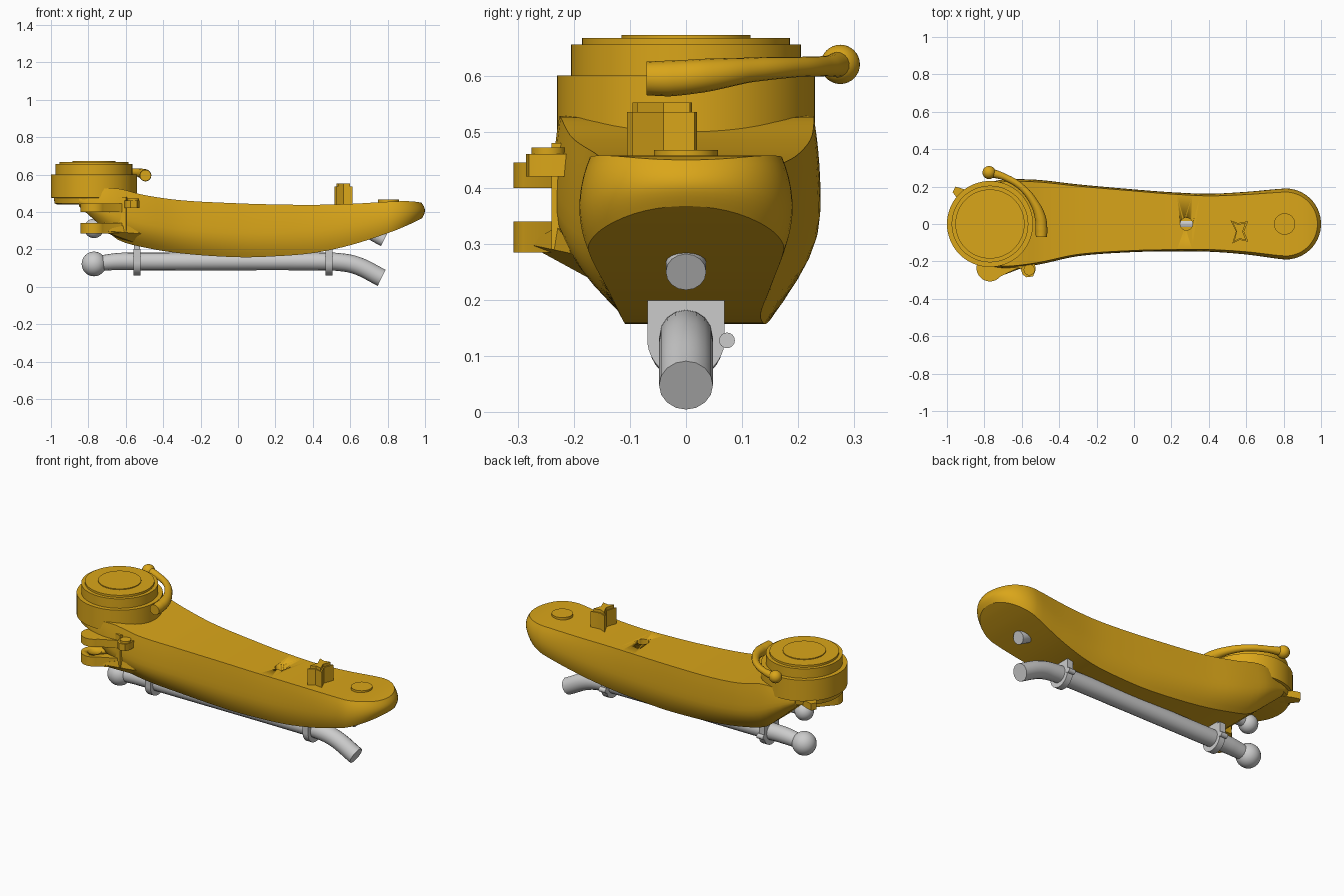
import bpy, bmesh, math
from mathutils import Matrix, Vector

if "Cube" in bpy.data.objects:
    bpy.data.objects.remove(bpy.data.objects["Cube"])

yellow = bpy.data.materials.new("yellow_paint")
yellow.diffuse_color = (0.70, 0.38, 0.01, 1)
yellow.use_nodes = True
yellow.node_tree.nodes["Principled BSDF"].inputs["Base Color"].default_value = yellow.diffuse_color


def finish(ob, mat=None, angle=32):
    if mat:
        ob.data.materials.clear()
        ob.data.materials.append(mat)
    bpy.ops.object.select_all(action='DESELECT')
    ob.select_set(True)
    bpy.context.view_layer.objects.active = ob
    if ob.type == 'CURVE':
        bpy.ops.object.convert(target='MESH')
        ob = bpy.context.object
    bpy.ops.object.shade_smooth_by_angle(angle=math.radians(angle))
    return ob


def from_bmesh(name, bm, mat=None):
    bmesh.ops.recalc_face_normals(bm, faces=bm.faces)
    me = bpy.data.meshes.new(name)
    bm.to_mesh(me)
    bm.free()
    ob = bpy.data.objects.new(name, me)
    bpy.context.collection.objects.link(ob)
    return finish(ob, mat)


def prism(name, pts, z0, z1, mat=None, matrix=Matrix()):
    bm = bmesh.new()
    f = bm.faces.new([bm.verts.new((x, y, z0)) for x, y in pts])
    g = bmesh.ops.extrude_face_region(bm, geom=[f])['geom']
    bmesh.ops.translate(bm, vec=(0, 0, z1 - z0), verts=[v for v in g if isinstance(v, bmesh.types.BMVert)])
    bm.transform(matrix)
    return from_bmesh(name, bm, mat)


def arc(cx, cy, r, a0, a1, n=16):
    return [(cx + r * math.cos(math.radians(a0 + (a1 - a0) * i / n)),
             cy + r * math.sin(math.radians(a0 + (a1 - a0) * i / n))) for i in range(n + 1)]


def lathe(name, profile, x, y, mat=None, n=64):
    bm = bmesh.new()
    rings = [[bm.verts.new((x + r * math.cos(2 * math.pi * k / n), y + r * math.sin(2 * math.pi * k / n), z))
              for k in range(n)] for r, z in profile]
    for a, b in zip(rings, rings[1:]):
        for k in range(n):
            bm.faces.new((a[k], a[(k + 1) % n], b[(k + 1) % n], b[k]))
    bm.faces.new(rings[0])
    bm.faces.new(rings[-1])
    return from_bmesh(name, bm, mat)


def tube(name, pts, mat=None):
    cu = bpy.data.curves.new(name, 'CURVE')
    cu.dimensions = '3D'
    cu.bevel_depth = 1
    cu.bevel_resolution = 6
    cu.use_fill_caps = True
    cu.resolution_u = 8
    sp = cu.splines.new('BEZIER')
    sp.bezier_points.add(len(pts) - 1)
    for bp, (x, y, z, r) in zip(sp.bezier_points, pts):
        bp.co, bp.radius = (x, y, z), r
        bp.handle_left_type = bp.handle_right_type = 'AUTO'
    ob = bpy.data.objects.new(name, cu)
    bpy.context.collection.objects.link(ob)
    return finish(ob, mat)


def ball(name, loc, r, mat=None):
    bm = bmesh.new()
    bmesh.ops.create_uvsphere(bm, u_segments=32, v_segments=16, radius=r,
                              matrix=Matrix.Translation(loc))
    return from_bmesh(name, bm, mat)


def drill(ob, x, y, r, z0, z1):
    cutter = lathe("cutter", [(r, z0), (r, z1)], x, y, yellow, 32)
    cutter.hide_render = True
    m = ob.modifiers.new("hole", 'BOOLEAN')
    m.operation, m.object, m.solver = 'DIFFERENCE', cutter, 'EXACT'
    bpy.ops.object.select_all(action='DESELECT')
    bpy.context.view_layer.objects.active = ob
    ob.select_set(True)
    bpy.ops.object.modifier_apply(modifier=m.name)
    bpy.data.objects.remove(cutter)


# Arm stations: x, back y, front y, top z, bottom z, bottom width factor
S = [(-.85, .20, -.20, .50, .43, .85), (-.72, .235, -.235, .525, .315, .75),
     (-.64, .24, -.235, .525, .25, .70), (-.5, .235, -.215, .49, .21, .70),
     (-.3, .212, -.172, .462, .178, .72), (0, .185, -.15, .446, .158, .75),
     (.2, .17, -.147, .44, .163, .78), (.4, .162, -.148, .438, .18, .82),
     (.6, .172, -.163, .443, .222, .87), (.81, .19, -.19, .455, .29, .92),
     (.92, .19, -.19, .457, .335, .92), (1.0, .19, -.19, .447, .375, .92)]


def station(x):
    i = max(k for k in range(len(S) - 1) if S[k][0] <= x or k == 0)
    a, b = S[i], S[i + 1]
    p, q = S[max(i - 1, 0)], S[min(i + 2, len(S) - 1)]
    h = b[0] - a[0]
    t = (x - a[0]) / h
    out = []
    for k in range(1, 6):
        m0 = (b[k] - p[k]) / (b[0] - p[0]) * h
        m1 = (q[k] - a[k]) / (q[0] - a[0]) * h
        out.append((2*t**3 - 3*t**2 + 1) * a[k] + (t**3 - 2*t*t + t) * m0
                   + (3*t*t - 2*t**3) * b[k] + (t**3 - t*t) * m1)
    return out


def arm_loop(t):
    def width(x):
        sb = station(x)[4]
        if t < .45:
            return 1 - (1 - sb) * ((.45 - t) / .45) ** 2
        return 1 - (.1 if x > .8 else .05 + .05 * max(x, 0) / .8) * ((t - .45) / .55) ** 2
    xs = [-.85 + 1.66 * i / 40 for i in range(41)]
    back, front = [], []
    for x in xs:
        yu, yl = station(x)[:2]
        c, h = (yu + yl) / 2, (yu - yl) / 2 * width(x)
        back.append((x, c + h))
        front.append((x, c - h))
    nose = [p for p in arc(.81, 0, .19 * width(.82), 90, -90, 25)[1:-1]]
    pts = []
    for x, y in back + nose + front[::-1]:
        _, _, zt, zb, _ = station(min(x, 1.0))
        pts.append((x, y, zb + (zt - zb) * t))
    return pts


# Main arm body
bm = bmesh.new()
loops = [[bm.verts.new(p) for p in arm_loop(t)]
         for t in (0, .08, .16, .25, .35, .45, .56, .67, .78, .89, 1)]
n = len(loops[0])
for a, b in zip(loops, loops[1:]):
    for k in range(n):
        bm.faces.new((a[k], a[(k + 1) % n], b[(k + 1) % n], b[k]))
for lp in (loops[0], loops[-1]):
    for k in range(n // 2 - 1):
        bm.faces.new((lp[k], lp[k + 1], lp[n - 2 - k], lp[n - 1 - k]))
arm = from_bmesh("arm_body", bm, yellow)
drill(arm, .28, 0, .033, .36, .6)

# Round housing with stepped cap
lathe("round_housing", [(.19, .44), (.21, .445), (.215, .475), (.23, .476), (.23, .60), (.205, .60), (.205, .655),
                        (.185, .655), (.185, .667), (.115, .667), (.115, .672)], -.77, 0, yellow)
prism("housing_tab", [(-.90, .08), (-.97, .17), (-.955, .20), (-.92, .19), (-.82, .15)], .44, .48, yellow)

# Locking lever wrapped round the housing
tube("lever", [(-.495, -.07, .595, .030), (-.495, -.03, .595, .032), (-.50, .03, .60, .030),
               (-.535, .115, .61, .022), (-.60, .195, .615, .018), (-.69, .25, .617, .018),
               (-.77, .275, .62, .024)], yellow)
ball("lever_knob", (-.775, .275, .62), .035, yellow)

# Fork lugs on the front side
lug = arc(-.77, -.235, .072, 160, 320) + [(-.62, -.235), (-.58, -.1), (-.74, -.1)]
for name, z0, z1 in (("fork_lug_lower", .285, .34), ("fork_lug_upper", .40, .445)):
    drill(prism(name, lug, z0, z1, yellow), -.77, -.235, .036, .2, .36)
prism("fork_web", [(-.715, -.21), (-.6, -.24), (-.55, -.1), (-.72, -.1)], .29, .48, yellow)
bm = bmesh.new()
for p in ((-.73, -.285, .3), (-.6, -.23, .33), (-.58, -.12, .235), (-.48, -.12, .21),
          (-.48, -.19, .28), (-.70, -.1, .3), (-.72, -.22, .3)):
    bm.verts.new(p)
bmesh.ops.convex_hull(bm, input=bm.verts)
from_bmesh("fork_gusset", bm, yellow)
prism("small_bracket", [(-.65, -.2), (-.61, -.23), (-.595, -.27), (-.575, -.285), (-.54, -.28),
                        (-.527, -.25), (-.53, -.18)], .42, .46, yellow)
lathe("bracket_boss", [(.03, .43), (.03, .472)], -.56, -.245, yellow, 24)

# Pinched cable guide, hub disc on the arm's top
guide = [(.515, .02), (.555, .005), (.61, .015), (.588, -.04), (.612, -.095), (.565, -.085), (.525, -.105), (.545, -.04)]
prism("cable_guide", guide, .42, .535, yellow)
prism("cable_guide_top", [(.56 + (x - .56) * .75, -.04 + (y + .04) * .85) for x, y in guide], .53, .552, yellow)
lathe("hub_disc", [(.057, .44), (.057, .467)], .805, 0, yellow, 48)

# Lower grey pipe and the smaller one running inside the arm
tube("lower_pipe", [(-.77, 0, .122, .038), (-.70, 0, .130, .043), (-.64, 0, .135, .046), (-.5, 0, .135, .048),
                    (.45, 0, .135, .048), (.54, 0, .132, .048), (.63, 0, .115, .048), (.768, 0, .048, .048)])
ball("lower_pipe_ball", (-.77, 0, .122), .066)
tube("upper_pipe", [(-.77, 0, .31, .028), (-.66, 0, .322, .035), (.5, 0, .325, .036), (.6, 0, .32, .036),
                    (.67, 0, .305, .036), (.78, 0, .25, .036)])
ball("upper_pipe_ball", (-.77, 0, .312), .052)

# Pipe clamps with bolts (profile drawn in y-z, extruded along x)
yz = Matrix(((0, 0, 1, 0), (1, 0, 0, 0), (0, 1, 0, 0), (0, 0, 0, 1)))
for side, x in (("rear", -.54), ("front", .487)):
    prism(side + "_clamp", arc(0, .13, .069, 180, 360, 24) + [(.069, .203), (-.069, .203)],
          x - .018, x + .018, None, yz)
    prism(side + "_clamp_bolt", arc(.073, .128, .014, 0, 337.5, 15), x - .021, x + .021, None, yz)
    prism(side + "_clamp_mount", [(-.045, .19), (.045, .19), (.045, .26), (-.045, .26)], x - .015, x + .015, None, yz)
